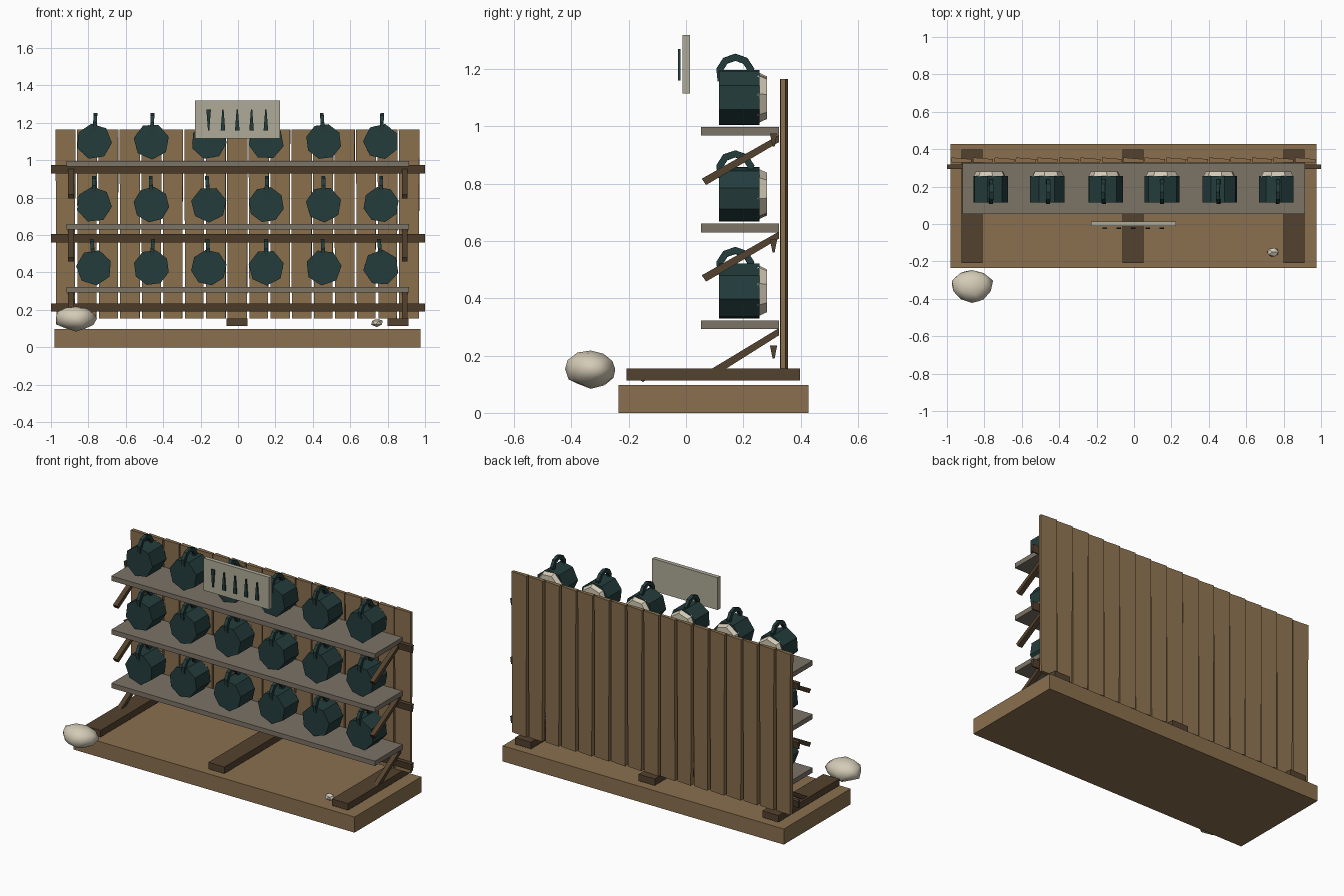
import bpy, bmesh, math, random
from mathutils import Matrix, Vector

random.seed(4)
if "Cube" in bpy.data.objects:
    bpy.data.objects.remove(bpy.data.objects["Cube"])


def material(name, rgb):
    # sRGB bytes to linear values
    lin = [((c / 255 + 0.055) / 1.055) ** 2.4 for c in rgb] + [1]
    m = bpy.data.materials.new(name)
    m.use_nodes = True
    m.diffuse_color = lin
    m.node_tree.nodes["Principled BSDF"].inputs["Base Color"].default_value = lin
    return m


LIGHT_WOOD = material("light wood", (138, 112, 78))
DARK_WOOD = material("dark wood", (84, 66, 46))
GREY_WOOD = material("grey shelf wood", (124, 115, 102))
TEAL = material("dark teal", (36, 60, 60))
CREAM = material("cream", (212, 203, 182))
BOARD = material("pale board", (176, 171, 152))


def finish(name, bm, mat):
    bmesh.ops.recalc_face_normals(bm, faces=bm.faces)
    mesh = bpy.data.meshes.new(name)
    bm.to_mesh(mesh)
    bm.free()
    mesh.materials.append(mat)
    obj = bpy.data.objects.new(name, mesh)
    bpy.context.collection.objects.link(obj)
    return obj


def box(name, lo, hi, mat, shape=None, rot=None):
    """Box between two corners; shape edits unit-cube corners, rot turns it."""
    lo, hi = Vector(lo), Vector(hi)
    bm = bmesh.new()
    bmesh.ops.create_cube(bm, size=1)
    for v in bm.verts:
        if shape:
            shape(v.co)
        v.co = v.co * (hi - lo)
        if rot:
            v.co.rotate(rot)
        v.co += (lo + hi) / 2
    return finish(name, bm, mat)


def prism(name, points, x, width, mat):
    """Outline in the y-z plane, thickened along x."""
    bm = bmesh.new()
    rings = [[bm.verts.new((x + s * width / 2, y, z)) for y, z in points] for s in (-1, 1)]
    for ring in rings:
        bm.faces.new(ring)
    for i in range(len(points)):
        j = (i + 1) % len(points)
        bm.faces.new((rings[0][i], rings[0][j], rings[1][j], rings[1][i]))
    return finish(name, bm, mat)


# Base and its three skids
box("base", (-0.98, -0.235, 0), (0.975, 0.428, 0.098), LIGHT_WOOD)
for x in (-0.865, -0.005, 0.855):
    box("skid", (x - 0.056, -0.208, 0.113), (x + 0.056, 0.397, 0.155), DARK_WOOD)

# Back wall of slightly tapered, turned planks
for i in range(17):
    x = -0.922 + i * 0.1148
    top, bottom = random.uniform(0.97, 1.02), random.uniform(0.9, 0.99)

    def taper(co):
        co.x *= top if co.z > 0 else bottom
        if co.x > 0:
            co.y *= 0.6

    box("back_plank", (x - 0.054, 0.326, 0.155), (x + 0.054, 0.354, 1.165), LIGHT_WOOD,
        taper, Matrix.Rotation(math.radians(-2), 3, "Z"))


# Wedge-shaped rails along the wall
def wedge(co):
    if co.z < 0:
        co.y *= 0.3


for z in (0.19, 0.56, 0.93):
    box("wall_rail", (-1, 0.293, z), (1, 0.318, z + 0.045), DARK_WOOD, wedge)

# Shelves and their sloping braces
SHELVES = (0.323, 0.66, 0.997)
for z in SHELVES:
    box("shelf", (-0.918, 0.053, z - 0.03), (0.915, 0.325, z), GREY_WOOD)
    low = max(z - 0.18, 0.145)
    front = 0.055 if low > 0.15 else 0.075
    for x in (-0.893, 0.892):
        prism("shelf_brace", [(front, low), (front + 0.015, low - 0.022),
                              (0.325, z - 0.052), (0.325, z - 0.027)], x, 0.03, DARK_WOOD)


# Tankards lying on their sides, with cream tops toward the wall
def drum(name, x, z, y0, y1, r0, r1, turn, sides, mat):
    bm = bmesh.new()
    bmesh.ops.create_cone(bm, cap_ends=True, segments=sides, radius1=r0, radius2=r1, depth=y1 - y0)
    spin = (Matrix.Translation((x, (y0 + y1) / 2, z)) @ Matrix.Rotation(-math.pi / 2, 4, "X")
            @ Matrix.Rotation(turn, 4, "Z"))
    bm.transform(spin)
    return finish(name, bm, mat)


def arc(radius, count=6):
    angles = [math.radians(-25 + 230 * i / count) for i in range(count + 1)]
    return [(radius * math.cos(a), radius * math.sin(a)) for a in angles]


for shelf in SHELVES:
    z = shelf + 0.103
    for i in range(6):
        x = -0.77 + i * 0.307
        turn = random.uniform(0, math.tau)
        sides = random.choice((7, 7, 8))
        drum("tankard_body", x, z, 0.116, 0.256, 0.096, 0.096, turn, sides, TEAL)
        drum("tankard_foam", x, z, 0.25, 0.282, 0.09, 0.075, turn + 0.3, 7, CREAM)
        outline = [(0.172 + y, z + 0.085 + h) for y, h in arc(0.068) + arc(0.044)[::-1]]
        handle = prism("tankard_handle", outline, 0, 0.02, TEAL)
        tilt = Matrix.Rotation(random.uniform(-0.08, 0.08), 4, "Y")
        pivot = Matrix.Translation((0, 0, z))
        handle.data.transform(Matrix.Translation((x, 0, 0)) @ pivot @ tilt @ pivot.inverted())

# Hanging board with five flared pegs in front
box("sign_board", (-0.23, -0.012, 1.115), (0.225, 0.014, 1.318), BOARD)
for i in range(5):
    x = -0.157 + i * 0.0765
    flip = -1 if i == 0 else 1

    def flare(co):
        if co.z * flip > 0:
            co.x *= 0.3

    box("sign_peg", (x - 0.012, -0.028, 1.16), (x + 0.012, -0.02, 1.27), TEAL, flare)

# Boulder beside the base
bm = bmesh.new()
bmesh.ops.create_icosphere(bm, subdivisions=2, radius=1)
for v in bm.verts:
    v.co = v.co * random.uniform(0.92, 1.05) * Vector((0.113, 0.092, 0.066))
    v.co += Vector((-0.866, -0.332, 0.153))
rock = finish("boulder", bm, CREAM)
for face in rock.data.polygons:
    face.use_smooth = True

# Small pebble on the base
bm = bmesh.new()
bmesh.ops.create_icosphere(bm, subdivisions=1, radius=1)
bm.transform(Matrix.Translation((0.743, -0.15, 0.131)) @ Matrix.Diagonal((0.035, 0.027, 0.023, 1)))
finish("pebble", bm, CREAM)
